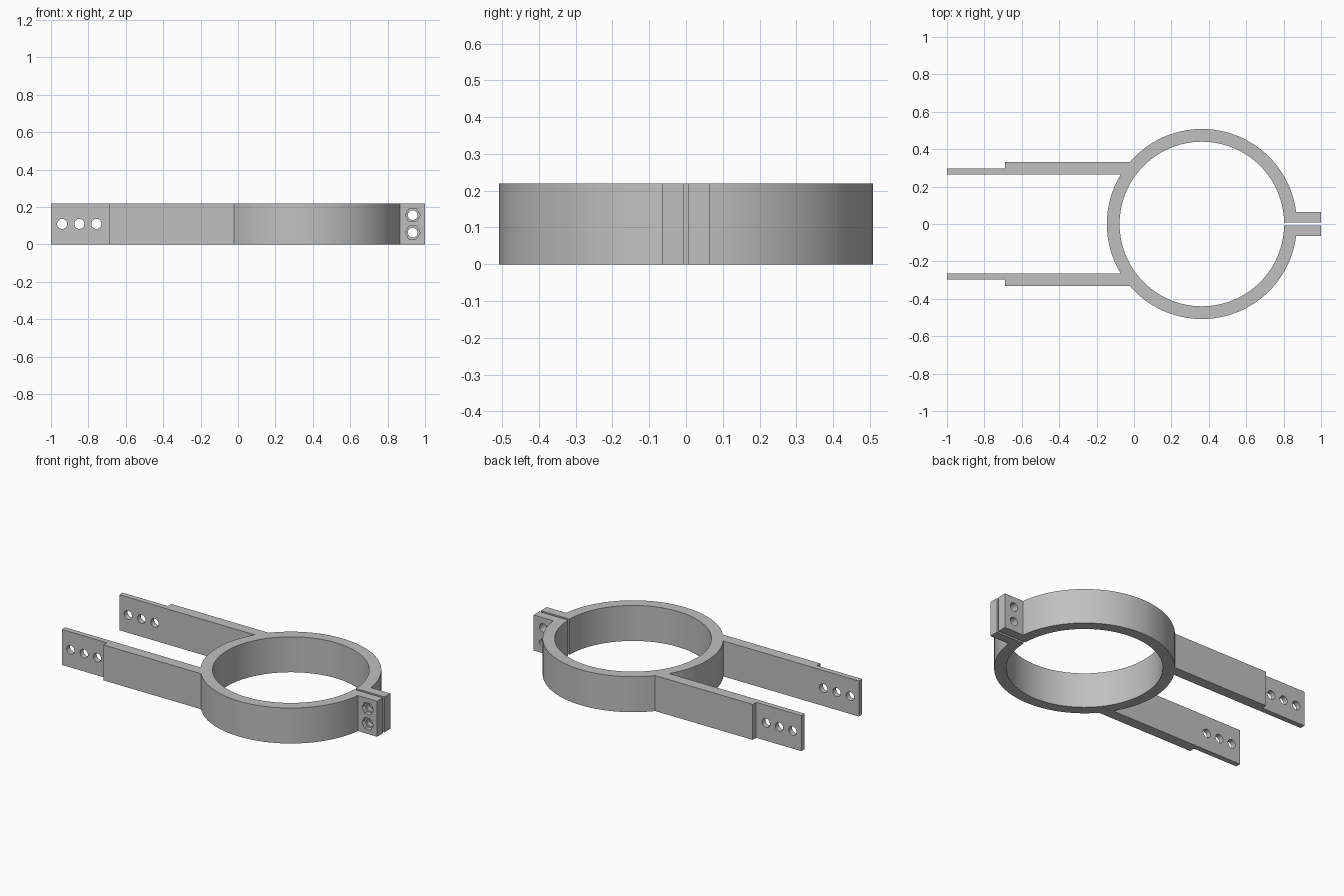
import bpy, bmesh, math
from mathutils import Matrix

cube = bpy.data.objects.get("Cube")
if cube:
    bpy.data.objects.remove(cube, do_unlink=True)

HEIGHT = 0.22
CX, R_OUT, R_IN = 0.363, 0.508, 0.44
SLIT, EAR = 0.007, 0.064
ARM_IN, ARM_MID, ARM_OUT = 0.265, 0.298, 0.332

grey = bpy.data.materials.new("plain grey")
grey.use_nodes = True
colour = (0.53, 0.53, 0.53, 1)
grey.diffuse_color = colour
grey.node_tree.nodes["Principled BSDF"].inputs["Base Color"].default_value = colour


def arc(radius, a, b, steps):
    return [(CX + radius * math.cos(a + (b - a) * i / steps),
             radius * math.sin(a + (b - a) * i / steps)) for i in range(steps + 1)]


def make_object(name, bm):
    mesh = bpy.data.meshes.new(name)
    bmesh.ops.recalc_face_normals(bm, faces=bm.faces)
    bm.to_mesh(mesh)
    bm.free()
    mesh.materials.append(grey)
    obj = bpy.data.objects.new(name, mesh)
    bpy.context.collection.objects.link(obj)
    return obj


def add_pin(bm, x, z, radius, sides, y0, y1):
    """Prism along y between y0 and y1, with a corner pointing up."""
    place = (Matrix.Translation((x, (y0 + y1) / 2, z))
             @ Matrix.Rotation(math.pi / 2, 4, "X")
             @ Matrix.Rotation(math.pi / 2, 4, "Z"))
    bmesh.ops.create_cone(bm, cap_ends=True, segments=sides, radius1=radius,
                          radius2=radius, depth=y1 - y0, matrix=place)


# Half outline: ring inside, clamp ear, ring outside, stepped arm, ring end
out_angle = lambda y: math.asin(y / R_OUT)
half = arc(R_IN, math.pi, math.asin(SLIT / R_IN), 60)
half += [(1, SLIT), (1, EAR)]
half += arc(R_OUT, out_angle(EAR), math.pi - out_angle(ARM_OUT), 44)
half += [(-0.69, ARM_OUT), (-0.69, ARM_MID), (-1, ARM_MID), (-1, ARM_IN)]
half += arc(R_OUT, math.pi - out_angle(ARM_IN), math.pi, 12)

# Mirror the half across the slit and raise it to a solid
outline = half[1:] + [(x, -y) for x, y in reversed(half[1:-1])]
outline.append(half[0])
bm = bmesh.new()
face = bm.faces.new([bm.verts.new((x, y, 0)) for x, y in outline])
raised = bmesh.ops.extrude_face_region(bm, geom=[face])
bmesh.ops.translate(bm, vec=(0, 0, HEIGHT),
                    verts=[v for v in raised["geom"] if isinstance(v, bmesh.types.BMVert)])
bracket = make_object("clamp_bracket", bm)

# Round holes through the arms and the ears
bm = bmesh.new()
for x in (-0.94, -0.848, -0.757):
    add_pin(bm, x, HEIGHT / 2, 0.027, 32, -0.6, 0.6)
for z in (0.063, 0.157):
    add_pin(bm, 0.934, z, 0.026, 32, -0.3, 0.3)
holes = make_object("hole_cutter", bm)

# Hexagonal nut pockets in the front ear
bm = bmesh.new()
for z in (0.063, 0.157):
    add_pin(bm, 0.934, z, 0.04, 6, -0.1, -0.036)
pockets = make_object("nut_pocket_cutter", bm)

for cutter in (holes, pockets):
    cutter.hide_render = True
    mod = bracket.modifiers.new(cutter.name, "BOOLEAN")
    mod.operation = "DIFFERENCE"
    mod.solver = "EXACT"
    mod.object = cutter

# Apply the cuts and drop the cutters
bpy.ops.object.select_all(action="DESELECT")
bracket.select_set(True)
bpy.context.view_layer.objects.active = bracket
for mod in list(bracket.modifiers):
    bpy.ops.object.modifier_apply(modifier=mod.name)
for cutter in (holes, pockets):
    bpy.data.objects.remove(cutter, do_unlink=True)
bpy.ops.object.shade_smooth_by_angle(angle=math.radians(30))
